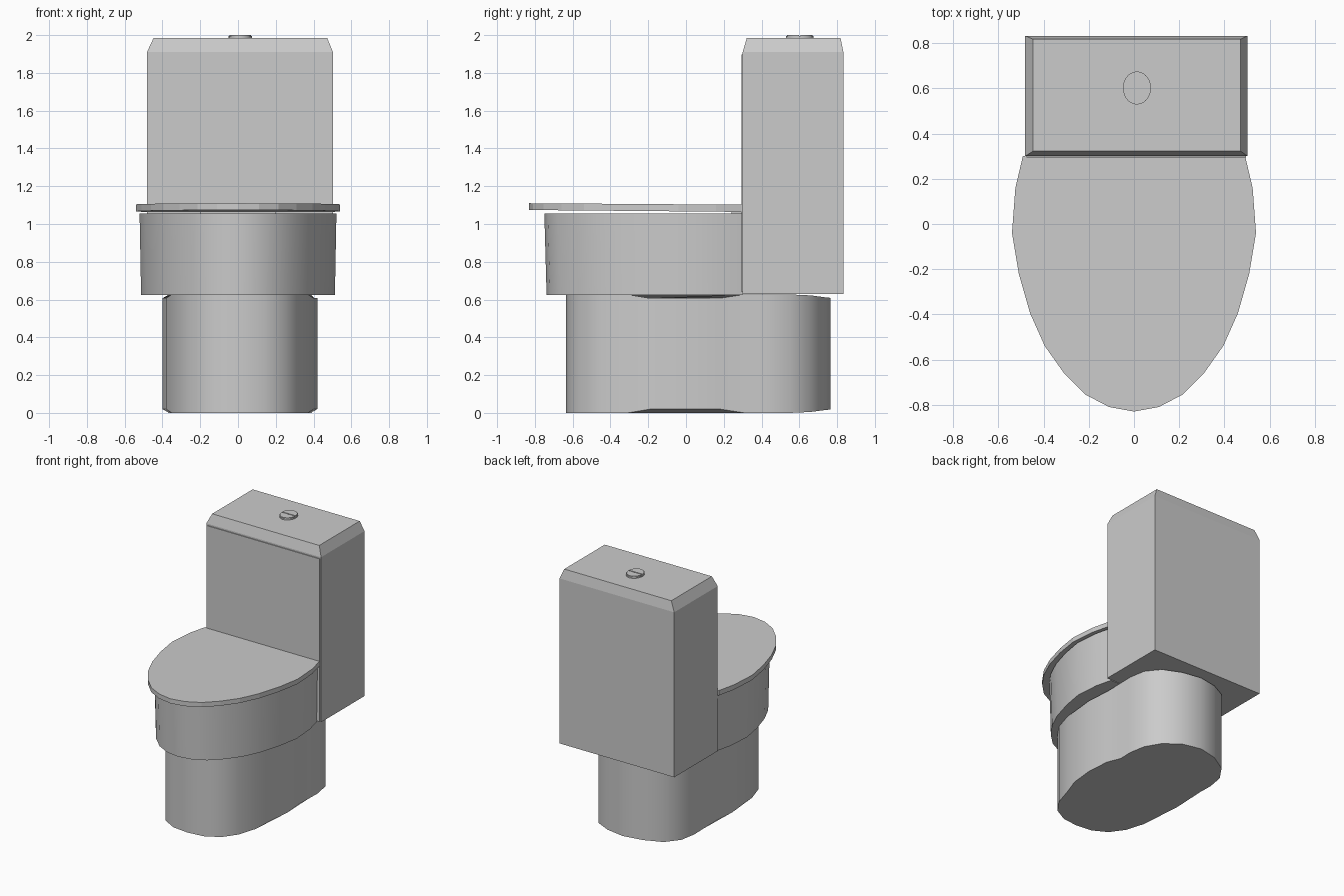
import bpy, bmesh, math

if "Cube" in bpy.data.objects:
    bpy.data.objects.remove(bpy.data.objects["Cube"])


def loft(name, rings, smooth=None):
    """Skin a stack of equal-length closed rings and cap both ends."""
    bm = bmesh.new()
    loops = [[bm.verts.new(p) for p in ring] for ring in rings]
    n = len(loops[0])
    for a, b in zip(loops, loops[1:]):
        for i in range(n):
            j = (i + 1) % n
            bm.faces.new((a[i], a[j], b[j], b[i]))
    bm.faces.new(loops[0][::-1])
    bm.faces.new(loops[-1])
    bmesh.ops.recalc_face_normals(bm, faces=bm.faces[:])
    me = bpy.data.meshes.new(name)
    bm.to_mesh(me)
    bm.free()
    ob = bpy.data.objects.new(name, me)
    bpy.context.collection.objects.link(ob)
    if smooth:
        bpy.context.view_layer.objects.active = ob
        ob.select_set(True)
        bpy.ops.object.shade_smooth_by_angle(angle=math.radians(smooth))
        ob.select_set(False)
    return ob


def mirrored(half):
    """Complete a +x half outline by mirroring it in x."""
    return half + [(-p[0], *p[1:]) for p in reversed(half) if p[0] > 1e-6]


def rect(x0, x1, y0, y1, z):
    return [(x0, y0, z), (x1, y0, z), (x1, y1, z), (x0, y1, z)]


def arc(cx, cy, rx, ry, z, a0, a1, steps, closed=False):
    count = steps if closed else steps + 1
    return [(cx + rx * math.cos(a0 + (a1 - a0) * i / steps),
             cy + ry * math.sin(a0 + (a1 - a0) * i / steps), z) for i in range(count)]


# Foot: oval plan with side bulges whose top and bottom edges are pulled in (x, y, inset)
foot = mirrored([(0, -.635, 0), (.13, -.62, 0), (.24, -.56, 0), (.315, -.455, 0),
                 (.36, -.31, 0), (.39, -.19, .02), (.41, 0, .02), (.395, .18, .02),
                 (.375, .31, 0), (.378, .42, 0), (.355, .55, 0), (.28, .66, .005),
                 (.15, .735, .015), (0, .765, .018)])
loft("foot", [[(x + .01, y, i) for x, y, i in foot],
              [(x + .01, y, .627 - i) for x, y, i in foot]], 40)

# Egg outline shared by the bowl and the seat lid
egg = mirrored([(0, -.83), (.11, -.81), (.215, -.755), (.31, -.66), (.395, -.54),
                (.46, -.395), (.51, -.22), (.54, -.04), (.525, .16), (.492, .30)])


def egg_ring(sx, front, z, tilt=0, back=.30):
    k = (front - back) / (-.83 - back)
    return [(x * sx, back + (y - .30) * k, z + tilt * (.30 - y)) for x, y in egg]


# Bowl, slightly flared upward
loft("bowl", [egg_ring(.95, -.738, .625), egg_ring(.965, -.75, 1.055)], 40)

# Short hinge bar joining the bowl and the lid inside the tank line
loft("hinge_bar", [rect(-.2, .2, .24, .31, 1.04), rect(-.2, .2, .24, .31, 1.08)])

# Closed seat lid, tipped up a little at the front
loft("seat_lid", [egg_ring(1, -.83, 1.064, .009), egg_ring(1, -.83, 1.102, .007)])

# Tank with its raised front panel and bevelled cover
loft("tank", [rect(-.482, .503, .30, .833, .63), rect(-.482, .503, .30, .833, 1.91)])
loft("tank_front_panel", [rect(-.475, .495, .294, .31, .64),
                          rect(-.475, .495, .294, .31, 1.897)])
loft("tank_cover", [rect(-.482, .503, .30, .833, 1.91),
                    rect(-.447, .472, .322, .818, 1.985)])

# Two-part flush button on a low rim
bx, by = .013, .602
loft("button_rim", [arc(bx, by, .062, .073, z, 0, math.tau, 28, True) for z in (1.98, 1.995)], 40)
for name, side in (("button_front", -1), ("button_back", 1)):
    start = 0 if side > 0 else math.pi
    loft(name, [arc(bx, by + side * .004, .057, .064, z, start, start + math.pi, 14)
                for z in (1.988, 2.0)], 40)
